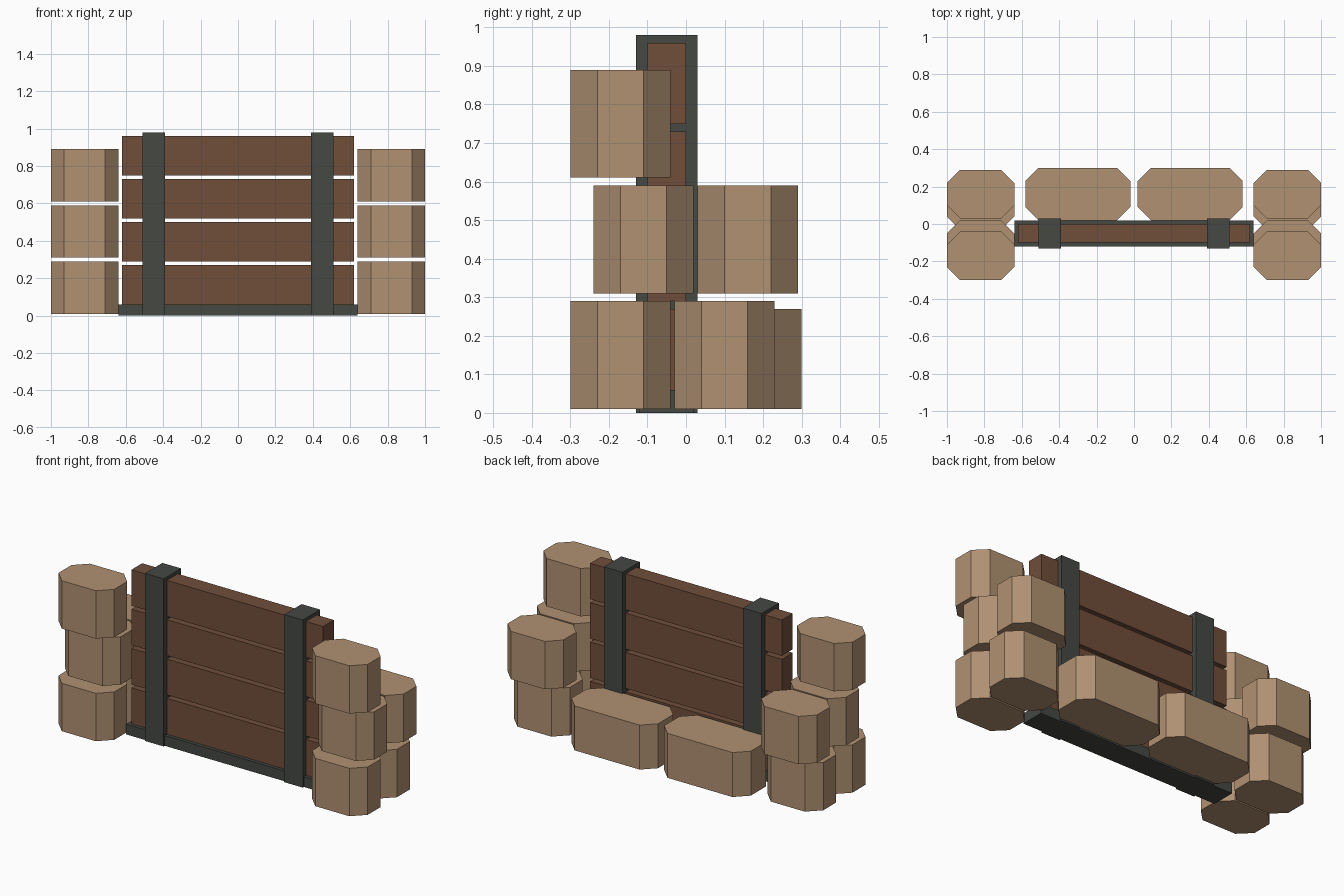
import bpy, bmesh

if "Cube" in bpy.data.objects:
    bpy.data.objects.remove(bpy.data.objects["Cube"])


def material(name, color):
    m = bpy.data.materials.new(name)
    m.diffuse_color = (*color, 1)
    m.use_nodes = True
    m.node_tree.nodes["Principled BSDF"].inputs["Base Color"].default_value = m.diffuse_color
    return m


WOOD = material("wood", (0.162, 0.076, 0.042))
METAL = material("dark_metal", (0.058, 0.065, 0.055))
CLOTH = material("sandbag_cloth", (0.434, 0.283, 0.168))


def prism(name, x, y, z, mat, chamfer=0.0):
    """Upright block over the given (min, max) ranges, with optional cut corners."""
    (x0, x1), (y0, y1), (z0, z1) = x, y, z
    c = chamfer
    if c:
        outline = [(x0 + c, y0), (x1 - c, y0), (x1, y0 + c), (x1, y1 - c),
                   (x1 - c, y1), (x0 + c, y1), (x0, y1 - c), (x0, y0 + c)]
    else:
        outline = [(x0, y0), (x1, y0), (x1, y1), (x0, y1)]
    bm = bmesh.new()
    face = bm.faces.new([bm.verts.new((px, py, z0)) for px, py in outline])
    top = bmesh.ops.extrude_face_region(bm, geom=[face], use_keep_orig=True)
    verts = [g for g in top["geom"] if isinstance(g, bmesh.types.BMVert)]
    bmesh.ops.translate(bm, verts=verts, vec=(0, 0, z1 - z0))
    bmesh.ops.recalc_face_normals(bm, faces=bm.faces)
    mesh = bpy.data.meshes.new(name)
    bm.to_mesh(mesh)
    bm.free()
    mesh.materials.append(mat)
    ob = bpy.data.objects.new(name, mesh)
    bpy.context.collection.objects.link(ob)
    return ob


# Wall of four planks standing on a metal sill
prism("base_sill", (-0.64, 0.64), (-0.12, 0.02), (0, 0.06), METAL)
for i in range(4):
    z = 0.06 + 0.23 * i
    prism(f"plank_{i + 1}", (-0.62, 0.62), (-0.10, 0.0), (z, z + 0.21), WOOD)

# (front edge y, bottom z) of each sandbag in the end stacks
STACK = [(-0.30, 0.01), (-0.03, 0.01), (-0.24, 0.31), (0.03, 0.31), (-0.30, 0.61)]

for side, s in (("left", -1), ("right", 1)):
    def span(center, width):
        return (s * center - width / 2, s * center + width / 2)

    # Upright metal strap
    prism(f"{side}_strap", span(0.45, 0.12), (-0.13, 0.03), (0, 0.98), METAL)
    # Long sandbag behind the wall
    prism(f"{side}_rear_sandbag", span(0.30, 0.56), (0.02, 0.30), (0.01, 0.27), CLOTH, 0.07)
    # Stacked sandbags at the end of the wall
    for i, (y, z) in enumerate(STACK):
        prism(f"{side}_end_sandbag_{i + 1}", span(0.82, 0.36), (y, y + 0.26),
              (z, z + 0.28), CLOTH, 0.07)
